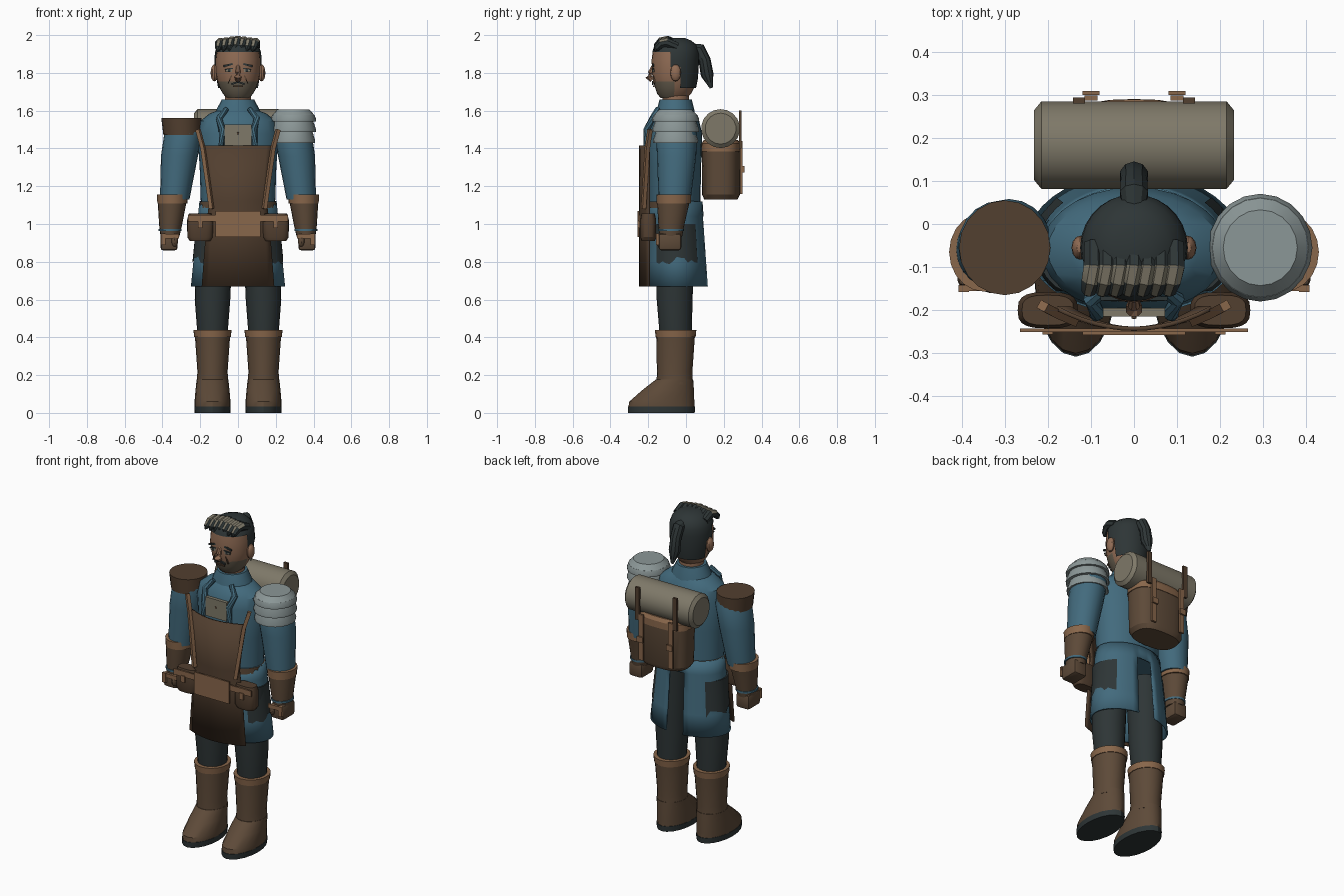
import bpy, bmesh, random
from math import sin, cos, pi, radians, copysign
from mathutils import Vector

random.seed(4)
if "Cube" in bpy.data.objects:
    bpy.data.objects.remove(bpy.data.objects["Cube"])


def material(name, r, g, b):
    m = bpy.data.materials.new(name)
    m.use_nodes = True
    m.diffuse_color = (r, g, b, 1)
    bsdf = m.node_tree.nodes["Principled BSDF"]
    bsdf.inputs["Base Color"].default_value = (r, g, b, 1)
    bsdf.inputs["Roughness"].default_value = 0.8
    return m


TEAL = material("teal_cloth", .055, .145, .205)
BROWN = material("brown_leather", .11, .068, .04)
DARK = material("dark_leather", .085, .05, .029)
TAN = material("tan_leather", .25, .135, .07)
SKIN = material("skin", .28, .15, .09)
CHAR = material("charcoal", .027, .036, .037)
KHAKI = material("khaki_canvas", .21, .19, .14)
STEEL = material("steel", .26, .31, .31)
STUBBLE = material("stubble", .14, .115, .08)
parts = []


def build(name, bm, *mats):
    bmesh.ops.recalc_face_normals(bm, faces=bm.faces[:])
    me = bpy.data.meshes.new(name)
    bm.to_mesh(me)
    bm.free()
    ob = bpy.data.objects.new(name, me)
    bpy.context.collection.objects.link(ob)
    for m in mats:
        me.materials.append(m)
    parts.append(ob)
    return ob


def paint(ob, rule):
    for p in ob.data.polygons:
        if rule(p.center, p.normal):
            p.material_index = 1


def trim(ob, rule):
    # removes every face whose centre meets the rule
    bm = bmesh.new()
    bm.from_mesh(ob.data)
    bmesh.ops.delete(bm, geom=[f for f in bm.faces if rule(f.calc_center_median())], context='FACES')
    bm.to_mesh(ob.data)
    bm.free()


def thicken(ob, t):
    m = ob.modifiers.new("thickness", 'SOLIDIFY')
    m.thickness = t
    m.offset = 0


def skin_rings(name, rings, mats, closed=True, caps=True):
    bm = bmesh.new()
    vs = [[bm.verts.new(p) for p in ring] for ring in rings]
    n = len(vs[0])
    for a, b in zip(vs, vs[1:]):
        for i in range(n if closed else n - 1):
            j = (i + 1) % n
            bm.faces.new((a[i], a[j], b[j], b[i]))
    if caps:
        bm.faces.new(vs[0])
        bm.faces.new(vs[-1])
    return build(name, bm, *mats)


def loft(name, rings, *mats, n=20, e=2, caps=True):
    # horizontal rings given as (x, y, z, rx, ry)
    def pt(r, t):
        c, s = cos(t), sin(t)
        return (r[0] + r[3] * copysign(abs(c) ** (2 / e), c),
                r[1] + r[4] * copysign(abs(s) ** (2 / e), s), r[2])
    return skin_rings(name, [[pt(r, 2 * pi * i / n) for i in range(n)] for r in rings], mats, caps=caps)


def tube(name, pts, radii, *mats, n=10):
    pts = [Vector(p) for p in pts]
    rings = []
    for i, (p, r) in enumerate(zip(pts, radii)):
        d = pts[min(i + 1, len(pts) - 1)] - pts[max(i - 1, 0)]
        q = d.to_track_quat('Z', 'Y')
        rings.append([p + q @ Vector((r * cos(2 * pi * (k + .5) / n), r * sin(2 * pi * (k + .5) / n), 0))
                      for k in range(n)])
    return skin_rings(name, rings, mats)


def box(name, loc, size, mat, tilt=0, bevel=0):
    bm = bmesh.new()
    bmesh.ops.create_cube(bm, size=1)
    for v in bm.verts:
        v.co = Vector(a * b for a, b in zip(v.co, size))
    if bevel:
        bmesh.ops.bevel(bm, geom=bm.edges[:], offset=bevel, segments=2, affect='EDGES', profile=.5)
    ob = build(name, bm, mat)
    ob.location = loc
    ob.rotation_euler.y = tilt
    return ob


def ball(name, loc, size, mat):
    bm = bmesh.new()
    bmesh.ops.create_uvsphere(bm, u_segments=12, v_segments=8, radius=1)
    for v in bm.verts:
        v.co = Vector(a * b for a, b in zip(v.co, size)) + Vector(loc)
    return build(name, bm, mat)


# torso, collar and waist band
loft("torso", [(0, -.06, 1.06, .195, .135), (0, -.06, 1.3, .203, .14), (0, -.06, 1.48, .215, .145),
               (0, -.06, 1.545, .2, .13), (0, -.058, 1.585, .15, .105), (0, -.055, 1.6, .11, .095)], TEAL, n=28)
loft("collar", [(0, -.055, 1.57, .125, .105), (0, -.055, 1.61, .112, .098), (0, -.055, 1.66, .085, .085)], TEAL)
loft("waist_band", [(0, -.06, 1.085, .205, .142), (0, -.06, 1.12, .205, .142)], BROWN, n=28)


# open coat skirt with a back slit
def skirt_point(t, z, out=0):
    k = (1.12 - z) / .45
    return ((.2 + .045 * k + out) * cos(t), -.055 + .01 * k + (.138 + .022 * k + out) * sin(t), z)


skirt = skin_rings("coat_skirt", [[skirt_point(2 * pi * (i + .5) / 40, z) for i in range(40)]
                                  for z in (1.12, 1.04, .92, .8, .67)], [TEAL], caps=False)
trim(skirt, lambda c: c.y > 0 and abs(c.x) < .045 and c.z < 1.05)
thicken(skirt, .01)

# ragged dark side patches
for s in (1, -1):
    angles = [radians(-42 + 7 * i) for i in range(13)]
    lows = [.8 + random.uniform(-.015, .03) for a in angles]
    rows = [[skirt_point(a, 1 - k * (1 - low), .009) for a, low in zip(angles, lows)] for k in (0, .5, 1)]
    skin_rings("coat_patch", [[(s * x, y, z) for x, y, z in r] for r in rows], [CHAR], closed=False, caps=False)

# curved apron with straps
apron = skin_rings("apron", [[(w * u / 6, -.243 + .048 * (u / 6) ** 2, z) for u in range(-6, 7)]
                             for z, w in ((1.415, .18), (1.12, .15), (1, .165), (.67, .19))],
                   [DARK], closed=False, caps=False)
thicken(apron, .01)
box("shirt_panel", (0, -.205, 1.47), (.145, .02, .115), KHAKI)
ball("shirt_button", (0, -.217, 1.48), (.006, .004, .006), DARK)

# belt plate and band
box("belt_band", (0, -.247, 1.03), (.53, .008, .035), TAN)
box("belt_plate", (0, -.254, 1), (.24, .008, .135), TAN)

for s in (1, -1):
    tube("apron_strap", [(s * .212, -.19, 1.5), (s * .185, -.205, 1.4), (s * .14, -.225, 1.08)], [.015] * 3, TAN, n=4)
    tube("coat_lapel", [(s * .06, -.15, 1.61), (s * .1, -.175, 1.56), (s * .085, -.207, 1.5), (s * .088, -.21, 1.41)],
         [.014, .018, .018, .016], TEAL, n=8)
    # belt pouches
    loft("pouch", [(s * .2, -.2, .91, .055, .035), (s * .2, -.2, .93, .068, .042), (s * .2, -.2, 1.02, .07, .042),
                   (s * .2, -.2, 1.055, .06, .035)], DARK, e=3)
    box("pouch_clasp", (s * .2, -.25, 1), (.025, .012, .04), TAN)

    # legs and boots
    x = s * .135
    loft("leg", [(x, -.055, .42, .08, .085), (x, -.06, .6, .094, .095), (x * .92, -.06, 1, .1, .105)], CHAR)
    loft("boot_shaft", [(x, -.06, .15, .084, .096), (x, -.06, .22, .08, .094), (x, -.055, .42, .094, .103)], BROWN)
    loft("boot_cuff", [(x, -.055, .402, .097, .106), (x, -.055, .44, .101, .11)], TAN)
    loft("boot_foot", [(x, -.13, .03, .094, .175), (x, -.128, .06, .095, .172), (x, -.095, .12, .09, .137),
                       (x, -.06, .178, .084, .098)], BROWN)
    loft("boot_sole", [(x, -.13, 0, .094, .176), (x, -.13, .033, .096, .178)], CHAR)

    # sleeves, gauntlets and hands
    loft("sleeve", [(s * .28, -.05, 1.55, .08, .085), (s * .29, -.05, 1.48, .1, .108), (s * .31, -.05, 1.36, .098, .104),
                    (s * .335, -.06, 1.13, .078, .085)], TEAL)
    loft("gauntlet_cuff", [(s * .347, -.065, 1.108, .08, .09), (s * .347, -.065, 1.155, .082, .092)], TAN)
    loft("gauntlet", [(s * .36, -.08, .935, .05, .06), (s * .357, -.078, .99, .06, .068),
                      (s * .349, -.067, 1.115, .076, .086)], BROWN)
    loft("wrist_ring", [(s * .36, -.08, .962, .061, .069), (s * .36, -.08, .974, .061, .069)], TEAL)
    box("hand", (s * .365, -.085, .905), (.09, .12, .09), BROWN, bevel=.015)
    ball("thumb", (s * .335, -.14, .91), (.018, .02, .032), BROWN)
    box("hand_strap", (s * .36, -.149, .935), (.095, .012, .025), TAN)
    box("hand_buckle", (s * .395, -.15, .92), (.024, .016, .06), TAN)

    # pack straps
    box("bedroll_strap", (s * .128, .287, 1.5), (.028, .014, .2), DARK)
    box("pack_strap", (s * .1, .292, 1.3), (.03, .012, .28), TAN)
    box("pack_buckle", (s * .1, .304, 1.29), (.04, .01, .035), TAN)

    # ears and painted eyes
    ball("ear", (s * .125, -.055, 1.8), (.02, .028, .045), SKIN)
    box("eye_white", (s * .048, -.172, 1.812), (.036, .008, .014), KHAKI)
    box("pupil", (s * .046, -.1755, 1.812), (.014, .008, .014), CHAR)
    box("eye_lid", (s * .048, -.174, 1.821), (.044, .009, .006), CHAR, s * .15)
    box("eyebrow", (s * .05, -.173, 1.842), (.055, .009, .01), CHAR, s * .25)
    box("moustache", (s * .018, -.176, 1.746), (.036, .009, .009), CHAR, s * .35)
    box("cheek_crease", (s * .043, -.169, 1.765), (.005, .009, .045), DARK, -s * .4)

# shoulder guards
loft("leather_shoulder_guard", [(-.295, -.055, 1.47, .1, .105), (-.3, -.055, 1.56, .106, .11)], DARK)
for z, h, r, top in ((1.43, .062, .115, .1), (1.487, .06, .12, .104), (1.542, .035, .12, .112)):
    loft("steel_shoulder_plate", [(.293, -.055, z, r, r + .004), (.293, -.055, z + .012, r + .001, r + .005),
                                  (.293, -.055, z + h, top, top + .004)], STEEL)
loft("steel_shoulder_top", [(.293, -.055, 1.575, .113, .117), (.293, -.055, 1.605, .086, .088)], STEEL)

# backpack and bedroll
loft("backpack", [(0, .185, 1.13, .14, .088), (0, .185, 1.155, .158, .1), (0, .185, 1.4, .165, .102)],
     BROWN, e=2.7, n=28)
loft("backpack_lid", [(0, .185, 1.385, .17, .105), (0, .185, 1.425, .168, .104), (0, .185, 1.445, .15, .09)],
     TAN, e=2.7, n=28)
tube("bedroll", [(x, .183, 1.505) for x in (-.232, -.215, .215, .232)], [.082, .103, .103, .082], KHAKI, n=18)

# head with stubble on the jaw
loft("neck", [(0, -.055, 1.6, .07, .07), (0, -.055, 1.72, .07, .07)], SKIN)
head = loft("head", [(0, -.065, 1.668, .062, .07), (0, -.063, 1.69, .08, .09), (0, -.06, 1.72, .097, .103),
                     (0, -.06, 1.755, .109, .114), (0, -.06, 1.8, .118, .12), (0, -.06, 1.87, .119, .122),
                     (0, -.06, 1.92, .112, .115), (0, -.06, 1.955, .08, .08)], SKIN, STUBBLE, n=24)
paint(head, lambda c, n: c.z < 1.76 and c.y < -.07 and n.z > -.9)
tube("nose", [(0, -.172, 1.838), (0, -.188, 1.8), (0, -.197, 1.778), (0, -.18, 1.762)],
     [.01, .015, .02, .014], SKIN, n=8)
box("mouth", (0, -.171, 1.728), (.055, .009, .008), DARK)

# hair cap, swept tufts with pale tips, and ponytail
hair = loft("hair", [(0, -.055, z, rx, ry) for z, rx, ry in (
    (1.72, .108, .108), (1.77, .117, .118), (1.83, .124, .122), (1.87, .125, .124), (1.91, .122, .124),
    (1.945, .108, .112), (1.97, .08, .085), (1.986, .04, .045))], CHAR, n=28)
trim(hair, lambda c: c.z < 1.722 or (c.z < 1.91 and c.y < (-.03 if c.z < 1.85 else -.09)))
for i in range(7):
    x = -.093 + i * .031
    drop = .012 * abs(i - 3) / 3
    tuft = tube("hair_tuft", [(x, -.045, 1.95 - drop), (x, -.1, 1.973 - drop), (x - .006, -.13, 1.967 - drop),
                              (x - .012, -.155, 1.942 - drop), (x - .016, -.165, 1.915)],
                [.024, .026, .024, .018, .004], CHAR, KHAKI, n=8)
    paint(tuft, lambda c, n: c.y < -.11 and n.z > .45)
tube("ponytail", [(0, .03, 1.93), (0, .07, 1.925), (0, .098, 1.87), (0, .112, 1.79), (0, .134, 1.72)],
     [.026, .034, .032, .034, .008], CHAR)

# smooth shading with sharp edges kept
bpy.ops.object.select_all(action='DESELECT')
for ob in parts:
    ob.select_set(True)
bpy.context.view_layer.objects.active = parts[0]
bpy.ops.object.shade_smooth_by_angle(angle=radians(30))
